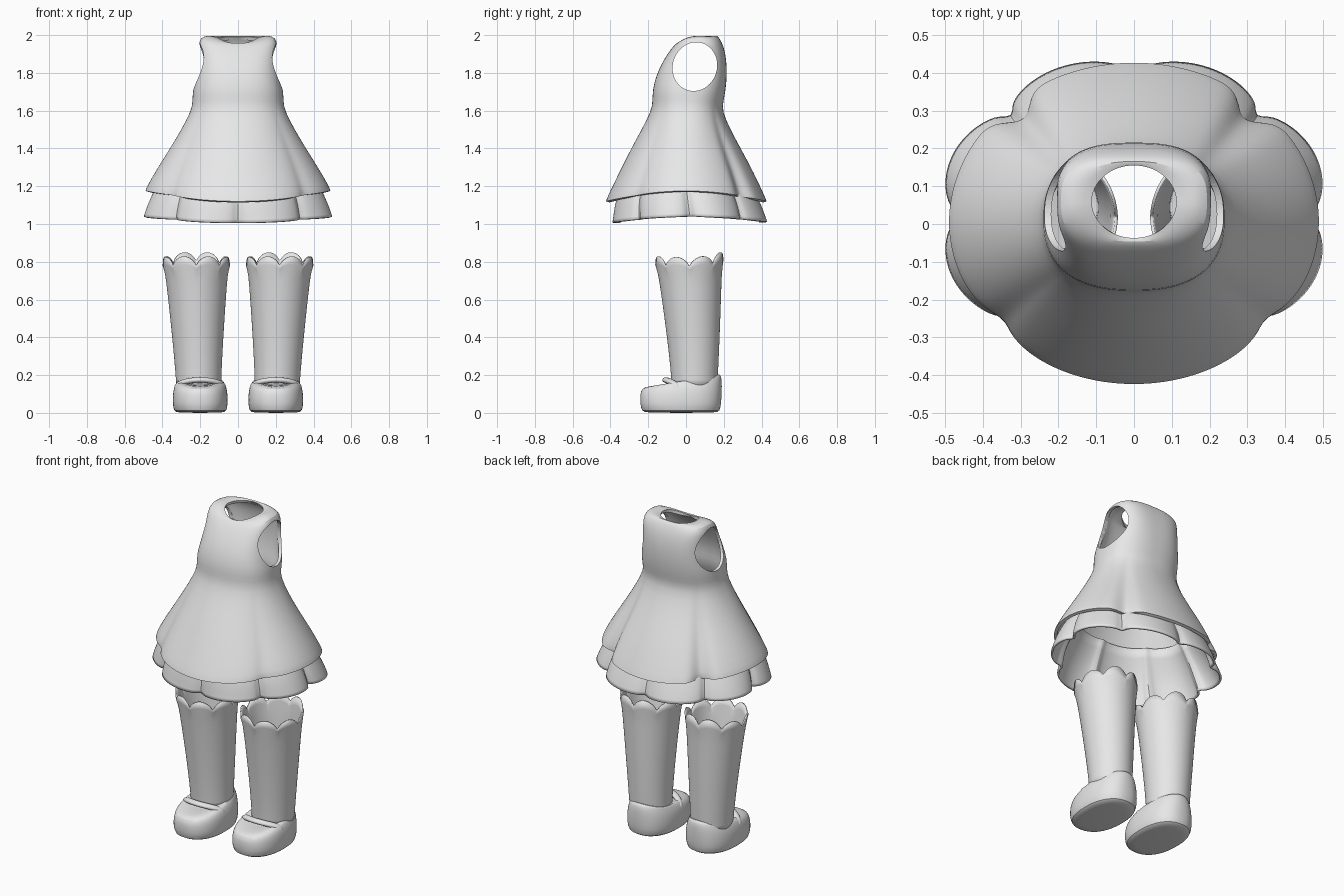
import bpy
import bmesh
from math import sin, cos, pi, exp, radians, sqrt
from mathutils import Matrix

default = bpy.data.objects.get("Cube")
if default:
    bpy.data.objects.remove(default)

GREY = (0.8, 0.8, 0.8, 1)
cloth = bpy.data.materials.new("plain grey")
cloth.use_nodes = True
cloth.diffuse_color = GREY
cloth.node_tree.nodes["Principled BSDF"].inputs["Base Color"].default_value = GREY


def activate(ob):
    bpy.ops.object.select_all(action='DESELECT')
    ob.select_set(True)
    bpy.context.view_layer.objects.active = ob


def finish(name, bm, wall=0):
    """Turn a bmesh into a smooth object, with a wall thickness if asked."""
    mesh = bpy.data.meshes.new(name)
    bm.to_mesh(mesh)
    bm.free()
    ob = bpy.data.objects.new(name, mesh)
    bpy.context.collection.objects.link(ob)
    mesh.materials.append(cloth)
    activate(ob)
    bpy.ops.object.shade_smooth_by_angle(angle=radians(50))
    sub = ob.modifiers.new("smooth", 'SUBSURF')
    sub.levels = sub.render_levels = 1
    if wall:
        solid = ob.modifiers.new("wall", 'SOLIDIFY')
        solid.thickness = wall
        solid.offset = -1
    return ob


def power(v, n):
    return (1 if v >= 0 else -1) * abs(v) ** (2 / n)


def loft(name, rings, cx=0, segs=96, pleat=None, edge=None, wall=0, caps=False):
    """Rings from bottom to top: half width, front y, back y,
    z at front, side and back, roundness."""
    bm = bmesh.new()
    loops = []
    for i, (rx, yf, yb, zf, zs, zb, n) in enumerate(rings):
        t = i / (len(rings) - 1)
        loop = []
        for k in range(segs):
            a = 2 * pi * k / segs
            c, s = power(cos(a), n), power(sin(a), n)
            f = pleat(a, t) if pleat else 1
            z = zs + ((zf if s < 0 else zb) - zs) * s * s
            z += edge(a, t) if edge else 0
            y = (yf + yb) / 2 + f * s * (yb - yf) / 2
            loop.append(bm.verts.new((cx + f * rx * c, y, z)))
        loops.append(loop)
    for low, high in zip(loops, loops[1:]):
        for k in range(segs):
            j = (k + 1) % segs
            bm.faces.new((low[k], low[j], high[j], high[k]))
    if caps:
        bm.faces.new(loops[0][::-1])
        bm.faces.new(loops[-1])
    return finish(name, bm, wall)


# Dress: flared skirt with four lobes, fitted bodice, neck opening
def skirt_pleat(a, t):
    fade = max(0, 1 - t / 0.4)
    side = min(a, 2 * pi - a) if cos(a) > 0 else abs(pi - a)
    if sin(a) > 0:
        notch = 0.13 * exp(-((side - 0.83) / 0.11) ** 2)
    else:
        notch = 0.085 * exp(-abs(side - 0.7) / 0.16)
    return 1 - notch * fade


dress = loft("dress", [
    (.49, -.424, .427, 1.12, 1.175, 1.12, 2),
    (.485, -.418, .42, 1.14, 1.195, 1.14, 2),
    (.43, -.355, .36, 1.27, 1.29, 1.27, 2),
    (.36, -.29, .29, 1.4, 1.4, 1.4, 2),
    (.30, -.235, .235, 1.5, 1.5, 1.5, 2.1),
    (.247, -.183, .19, 1.6, 1.6, 1.6, 2.3),
    (.24, -.177, .198, 1.65, 1.65, 1.65, 2.4),
    (.24, -.177, .21, 1.71, 1.71, 1.71, 2.5),
    (.22, -.157, .217, 1.79, 1.78, 1.79, 2.7),
    (.207, -.118, .214, 1.87, 1.87, 1.87, 2.9),
    (.208, -.077, .2, 1.93, 1.95, 1.94, 3),
    (.199, -.058, .178, 1.95, 1.988, 1.983, 3),
    (.155, -.046, .165, 1.96, 2.0, 1.998, 2.4),
    (.112, -.037, .155, 1.955, 1.988, 1.99, 2),
], pleat=skirt_pleat, wall=.018)

# Armholes, cut straight through both sides
bm = bmesh.new()
bmesh.ops.create_cone(
    bm, cap_ends=True, segments=64, radius1=1, radius2=1, depth=1,
    matrix=Matrix.Translation((0, .047, 1.833)) @ Matrix.Rotation(radians(-18), 4, 'X')
    @ Matrix.Diagonal((1, .117, .13, 1)) @ Matrix.Rotation(pi / 2, 4, 'Y'))
mesh = bpy.data.meshes.new("armhole_cutter")
bm.to_mesh(mesh)
bm.free()
cutter = bpy.data.objects.new("armhole_cutter", mesh)
bpy.context.collection.objects.link(cutter)
cutter.hide_render = True
cut = dress.modifiers.new("armholes", 'BOOLEAN')
cut.object = cutter
cut.operation = 'DIFFERENCE'
cut.solver = 'EXACT'
activate(dress)
for mod in [m.name for m in dress.modifiers if m.type in {'SUBSURF', 'SOLIDIFY', 'BOOLEAN'}]:
    bpy.ops.object.modifier_apply(modifier=mod)
bpy.data.objects.remove(cutter)
bpy.ops.object.shade_smooth_by_angle(angle=radians(50))


# Petticoat: eight ruffled lobes below the skirt
def ruffle(a, t):
    return 1 - 0.13 * (1 - abs(sin(4 * a)) ** 0.5) * (1 - 0.5 * t)


loft("petticoat", [
    (.52, -.407, .447, 1.006, 1.04, 1.01, 2),
    (.51, -.40, .435, 1.04, 1.07, 1.045, 2),
    (.475, -.385, .395, 1.14, 1.15, 1.14, 2),
    (.43, -.34, .345, 1.23, 1.23, 1.23, 2),
    (.36, -.29, .29, 1.33, 1.33, 1.33, 2),
], pleat=ruffle, segs=128, wall=.012)


# Boots: scalloped stockings, rounded shoes and straps
def scallop(a, t):
    return 0.054 * abs(sin(4 * a)) ** 0.6 if t == 1 else 0


for side, word in ((1, "left"), (-1, "right")):
    shaft = loft(word + "_stocking", [
        (.118, -.075, .165, .13, .13, .13, 2),
        (.122, -.08, .17, .22, .22, .22, 2),
        (.135, -.10, .178, .4, .4, .4, 2),
        (.152, -.127, .185, .6, .6, .6, 2),
        (.162, -.142, .188, .7, .7, .7, 2),
        (.167, -.149, .19, .74, .74, .74, 2),
        (.178, -.163, .198, .775, .77, .80, 2),
    ], edge=scallop, wall=.008)
    # the stocking leans outward towards the top
    for v in shaft.data.vertices:
        v.co.x += side * (.205 + .016 * v.co.z / .8)

    loft(word + "_shoe", [
        (.12, -.21, .16, 0, 0, 0, 2.2),
        (.14, -.235, .178, .008, .008, .008, 2.3),
        (.146, -.243, .187, .05, .05, .05, 2.4),
        (.145, -.243, .19, .1, .1, .12, 2.3),
        (.138, -.234, .19, .13, .137, .165, 2.2),
        (.127, -.20, .186, .142, .16, .195, 2.1),
        (.118, -.105, .175, .145, .175, .207, 2),
        (.105, -.07, .155, .14, .17, .2, 2),
    ], cx=side * .2, segs=48, caps=True)

    # strap arching over the instep
    curve = bpy.data.curves.new(word + "_strap", 'CURVE')
    curve.dimensions = '3D'
    curve.bevel_depth = .015
    curve.bevel_resolution = 3
    line = curve.splines.new('POLY')
    count = 25
    line.points.add(count - 1)
    for i, p in enumerate(line.points):
        u = -cos(pi * i / (count - 1))
        p.co = (.124 * u, .04 * u * u, .042 * sqrt(max(0, 1 - u * u)), 1)
    strap = bpy.data.objects.new(word + "_strap", curve)
    bpy.context.collection.objects.link(strap)
    strap.location = (side * .2, -.105, .132)
    strap.scale.y = 1.4
    curve.materials.append(cloth)
